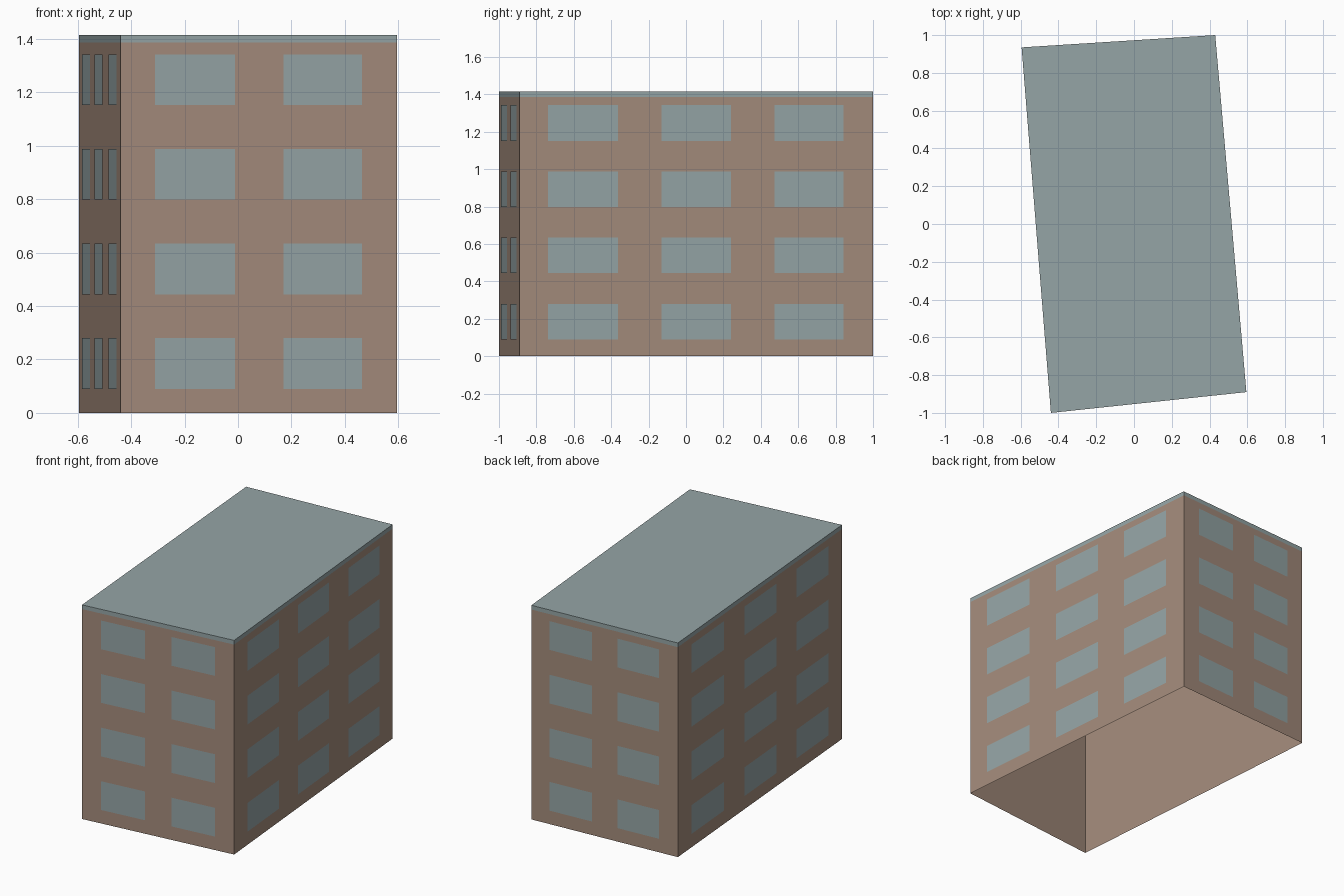
import bpy
from mathutils import Vector

cube = bpy.data.objects.get("Cube")
if cube:
    bpy.data.objects.remove(cube, do_unlink=True)


def material(name, rgb):
    m = bpy.data.materials.new(name)
    m.use_nodes = True
    m.diffuse_color = (*rgb, 1)
    bsdf = next(n for n in m.node_tree.nodes if n.type == 'BSDF_PRINCIPLED')
    bsdf.inputs["Base Color"].default_value = (*rgb, 1)
    return m


BROWN = material("brown wall", (0.37, 0.26, 0.20))
GREY = material("grey blue", (0.30, 0.375, 0.38))


def build(name, quads, mat):
    """Make one object from a list of four-cornered faces."""
    verts = [v for q in quads for v in q]
    faces = [range(i, i + 4) for i in range(0, len(verts), 4)]
    mesh = bpy.data.meshes.new(name)
    mesh.from_pydata(verts, [], [tuple(f) for f in faces])
    mesh.materials.append(mat)
    mesh.validate()
    obj = bpy.data.objects.new(name, mesh)
    bpy.context.collection.objects.link(obj)
    return obj


# Slightly skewed footprint, counter-clockwise from the front corner
EAVES, TOP = 1.387, 1.415
corners = [Vector(p) for p in ((-0.44, -1.0, 0), (0.595, -0.89, 0),
                               (0.43, 1.0, 0), (-0.595, 0.935, 0))]
sides = [(corners[i], corners[(i + 1) % 4]) for i in range(4)]


def panel(a, b, t0, t1, z0, z1, out=0.0):
    """Upright rectangle on the wall a-b, pushed outwards by out."""
    d = b - a
    push = Vector((d.y, -d.x, 0)).normalized() * out
    p, q = a + d * t0 + push, a + d * t1 + push
    lo, hi = Vector((0, 0, z0)), Vector((0, 0, z1))
    return [p + lo, q + lo, q + hi, p + hi]


# Walls (open underneath), trim band and flat roof
build("walls", [panel(a, b, 0, 1, 0, EAVES) for a, b in sides], BROWN)
build("roof_trim", [panel(a, b, 0, 1, EAVES, TOP) for a, b in sides], GREY)
build("roof", [[c + Vector((0, 0, TOP)) for c in corners]], GREY)

# Windows: two columns on the short walls, three on the long ones
short = [(0.125, 0.414), (0.589, 0.874)]
long = [(0.08, 0.278), (0.402, 0.598), (0.721, 0.917)]
names = ["front", "left", "back", "right"]
for i, (a, b) in enumerate(sides):
    quads = []
    for col, (t0, t1) in enumerate(long if i % 2 else short):
        # one column on each long wall stands slightly proud
        proud = (i, col) in ((1, 0), (3, 1))
        for floor in range(4):
            z = 0.09 + 0.354 * floor
            quads.append(panel(a, b, t0, t1, z, z + 0.19,
                               0.004 if proud else 0.002))
    build(names[i] + "_windows", quads, GREY)
